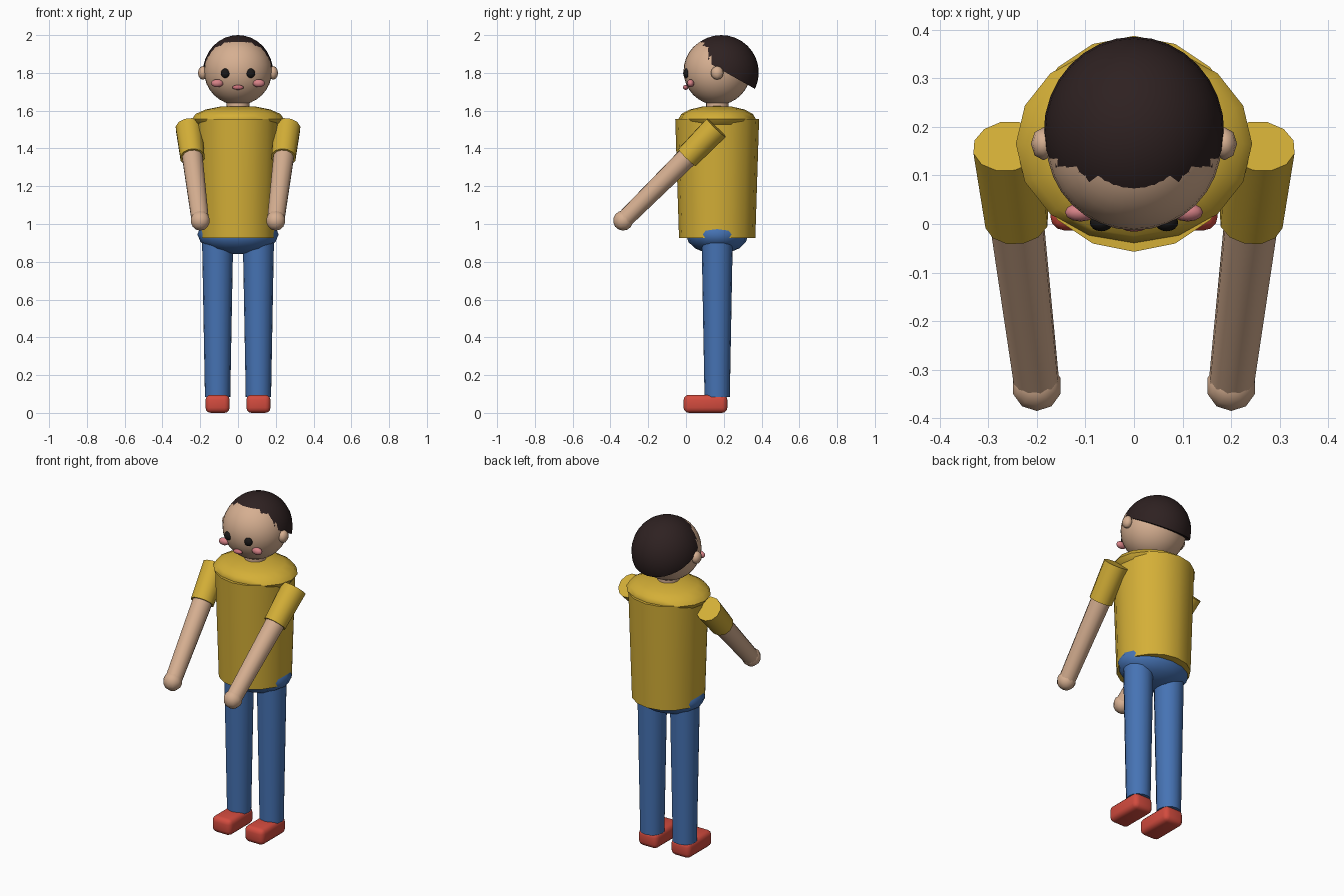
import bpy, bmesh, math
from mathutils import Vector

cube = bpy.data.objects.get("Cube")
if cube:
    bpy.data.objects.remove(cube, do_unlink=True)


def material(name, rgb):
    lin = [(c / 255 / 12.92) if c < 11 else ((c / 255 + 0.055) / 1.055) ** 2.4 for c in rgb]
    m = bpy.data.materials.new(name)
    m.use_nodes = True
    m.diffuse_color = (*lin, 1)
    m.node_tree.nodes["Principled BSDF"].inputs["Base Color"].default_value = (*lin, 1)
    return m


YELLOW = material("shirt yellow", (212, 175, 55))
BLUE = material("trouser blue", (70, 115, 180))
RED = material("shoe red", (210, 75, 62))
SKIN = material("skin", (214, 175, 145))
HAIR = material("hair dark brown", (46, 33, 33))
BLACK = material("eye black", (26, 24, 24))
PINK = material("cheek pink", (215, 130, 135))
LIP = material("lip pink", (200, 112, 120))

CY = 0.165  # body axis in y


def finish(name, bm, mat, angle=40):
    mesh = bpy.data.meshes.new(name)
    bmesh.ops.recalc_face_normals(bm, faces=bm.faces)
    bm.to_mesh(mesh)
    bm.free()
    mesh.materials.append(mat)
    ob = bpy.data.objects.new(name, mesh)
    bpy.context.collection.objects.link(ob)
    bpy.ops.object.select_all(action='DESELECT')
    ob.select_set(True)
    bpy.context.view_layer.objects.active = ob
    bpy.ops.object.shade_smooth_by_angle(angle=math.radians(angle))
    return ob


def ellipsoid(name, centre, radii, mat, seg=16, rings=8, cut=None):
    bm = bmesh.new()
    bmesh.ops.create_uvsphere(bm, u_segments=seg, v_segments=rings, radius=1)
    bmesh.ops.scale(bm, vec=radii, verts=bm.verts)
    bmesh.ops.translate(bm, vec=centre, verts=bm.verts)
    if cut:  # keep only the side the plane normal points to, then close it
        r = bmesh.ops.bisect_plane(bm, geom=bm.verts[:] + bm.edges[:] + bm.faces[:],
                                   plane_co=cut[0], plane_no=cut[1], clear_inner=True)
        edges = [e for e in r["geom_cut"] if isinstance(e, bmesh.types.BMEdge)]
        bmesh.ops.contextual_create(bm, geom=edges)
    return finish(name, bm, mat, 60)


def limb(name, a, b, ra, rb, mat, seg=16):
    """Tapered cylinder from a to b."""
    a, b = Vector(a), Vector(b)
    bm = bmesh.new()
    bmesh.ops.create_cone(bm, cap_ends=True, segments=seg, radius1=ra, radius2=rb,
                          depth=(b - a).length)
    rot = Vector((0, 0, 1)).rotation_difference(b - a).to_matrix()
    bmesh.ops.rotate(bm, cent=(0, 0, 0), matrix=rot, verts=bm.verts)
    bmesh.ops.translate(bm, vec=(a + b) / 2, verts=bm.verts)
    return finish(name, bm, mat)


def rounded_box(name, lo, hi, bevel, mat):
    lo, hi = Vector(lo), Vector(hi)
    bm = bmesh.new()
    bmesh.ops.create_cube(bm, size=1)
    bmesh.ops.scale(bm, vec=hi - lo, verts=bm.verts)
    bmesh.ops.translate(bm, vec=(lo + hi) / 2, verts=bm.verts)
    bmesh.ops.bevel(bm, geom=bm.edges[:], offset=bevel, segments=3, profile=0.5,
                    affect='EDGES')
    return finish(name, bm, mat)


# Torso, shoulders and hips
limb("torso", (0, CY, 0.925), (0, CY, 1.557), 0.202, 0.222, YELLOW)
ellipsoid("shoulders", (0, CY, 1.555), (0.243, 0.205, 0.072), YELLOW)
ellipsoid("hips", (0, CY, 0.945), (0.215, 0.165, 0.105), BLUE)

# Head and hair cap, tilted down towards the back
limb("neck", (0, CY, 1.56), (0, CY, 1.68), 0.06, 0.06, SKIN)
ellipsoid("head", (0, CY, 1.81), (0.18, 0.178, 0.18), SKIN, 32, 16)
ellipsoid("hair", (0, 0.187, 1.802), (0.186, 0.198, 0.198), HAIR, 32, 16,
          cut=((0, CY, 1.828), (0, 0.49, 0.87)))
ellipsoid("mouth", (0, -0.002, 1.723), (0.03, 0.014, 0.013), LIP, 12, 8)

# Mirrored parts
for side, s in (("left", 1), ("right", -1)):
    ellipsoid(side + "_ear", (s * 0.186, CY, 1.8), (0.026, 0.034, 0.036), SKIN, 8, 6)
    ellipsoid(side + "_eye", (s * 0.067, 0.003, 1.798), (0.024, 0.018, 0.025), BLACK, 16, 10)
    ellipsoid(side + "_cheek", (s * 0.11, 0.024, 1.745), (0.032, 0.019, 0.021), PINK, 12, 8)

    shoulder, elbow, wrist = (s * 0.26, 0.16, 1.51), (s * 0.241, 0.005, 1.352), (s * 0.2, -0.33, 1.02)
    limb(side + "_sleeve", shoulder, elbow, 0.072, 0.066, YELLOW, 12)
    limb(side + "_forearm", elbow, wrist, 0.056, 0.047, SKIN, 12)
    ellipsoid(side + "_hand", (s * 0.2, -0.333, 1.018), (0.053, 0.053, 0.053), SKIN, 10, 7)

    limb(side + "_leg", (s * 0.108, CY, 0.085), (s * 0.108, CY, 0.95), 0.067, 0.083, BLUE)
    rounded_box(side + "_shoe", (s * 0.108 - 0.064, -0.013, 0.0),
                (s * 0.108 + 0.064, 0.219, 0.096), 0.028, RED)
